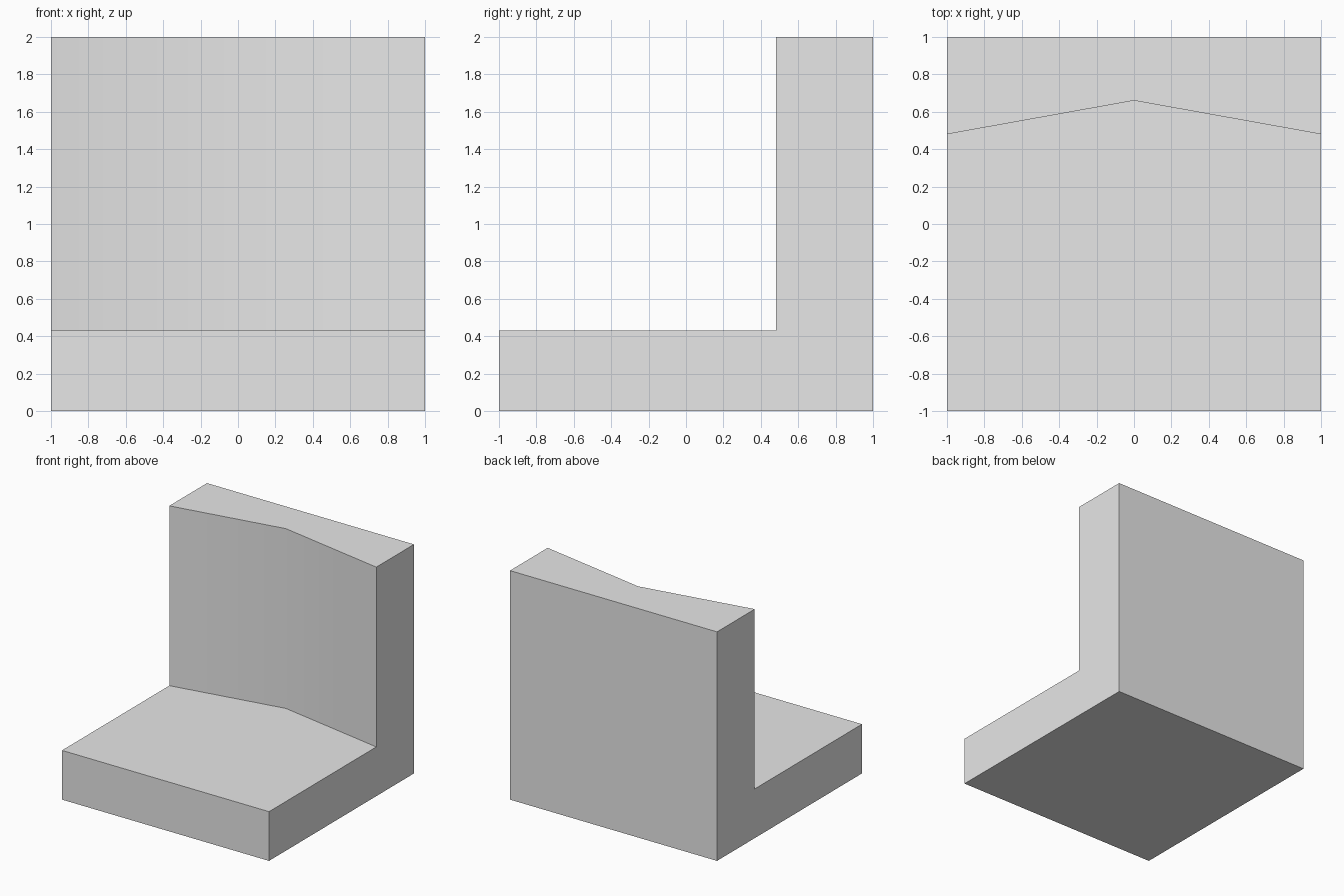
import bpy
import bmesh
import math

cube = bpy.data.objects.get("Cube")
if cube:
    bpy.data.objects.remove(cube, do_unlink=True)

# Single plain grey material
grey = bpy.data.materials.new("light grey")
grey.use_nodes = True
colour = (0.8, 0.8, 0.8, 1)
grey.diffuse_color = colour
grey.node_tree.nodes["Principled BSDF"].inputs["Base Color"].default_value = colour

SEAT_TOP, HEIGHT = 0.43, 2.0
EDGE_Y, CENTRE_Y = 0.48, 0.66


def section(bm, x, back_y):
    """L-shaped side profile at x, with the backrest front at back_y."""
    profile = [(-1, 0), (1, 0), (1, HEIGHT), (back_y, HEIGHT),
               (back_y, SEAT_TOP), (-1, SEAT_TOP)]
    return [bm.verts.new((x, y, z)) for y, z in profile]


# Seat block and backrest, lofted through three side profiles
bm = bmesh.new()
rings = [section(bm, -1, EDGE_Y), section(bm, 0, CENTRE_Y), section(bm, 1, EDGE_Y)]
for a, b in zip(rings, rings[1:]):
    for i in range(len(a)):
        j = (i + 1) % len(a)
        bm.faces.new((a[i], a[j], b[j], b[i]))
bm.faces.new(rings[0])
bm.faces.new(rings[-1])

# Merge flat areas and point all faces outward
bmesh.ops.dissolve_limit(bm, angle_limit=math.radians(1),
                         verts=bm.verts[:], edges=bm.edges[:])
bmesh.ops.recalc_face_normals(bm, faces=bm.faces[:])

mesh = bpy.data.meshes.new("seat_with_backrest")
bm.to_mesh(mesh)
bm.free()
mesh.materials.append(grey)
seat = bpy.data.objects.new("seat_with_backrest", mesh)
bpy.context.collection.objects.link(seat)

# Soft fold down the backrest, sharp edges elsewhere
bpy.ops.object.select_all(action="DESELECT")
seat.select_set(True)
bpy.context.view_layer.objects.active = seat
bpy.ops.object.shade_smooth_by_angle(angle=math.radians(30))
